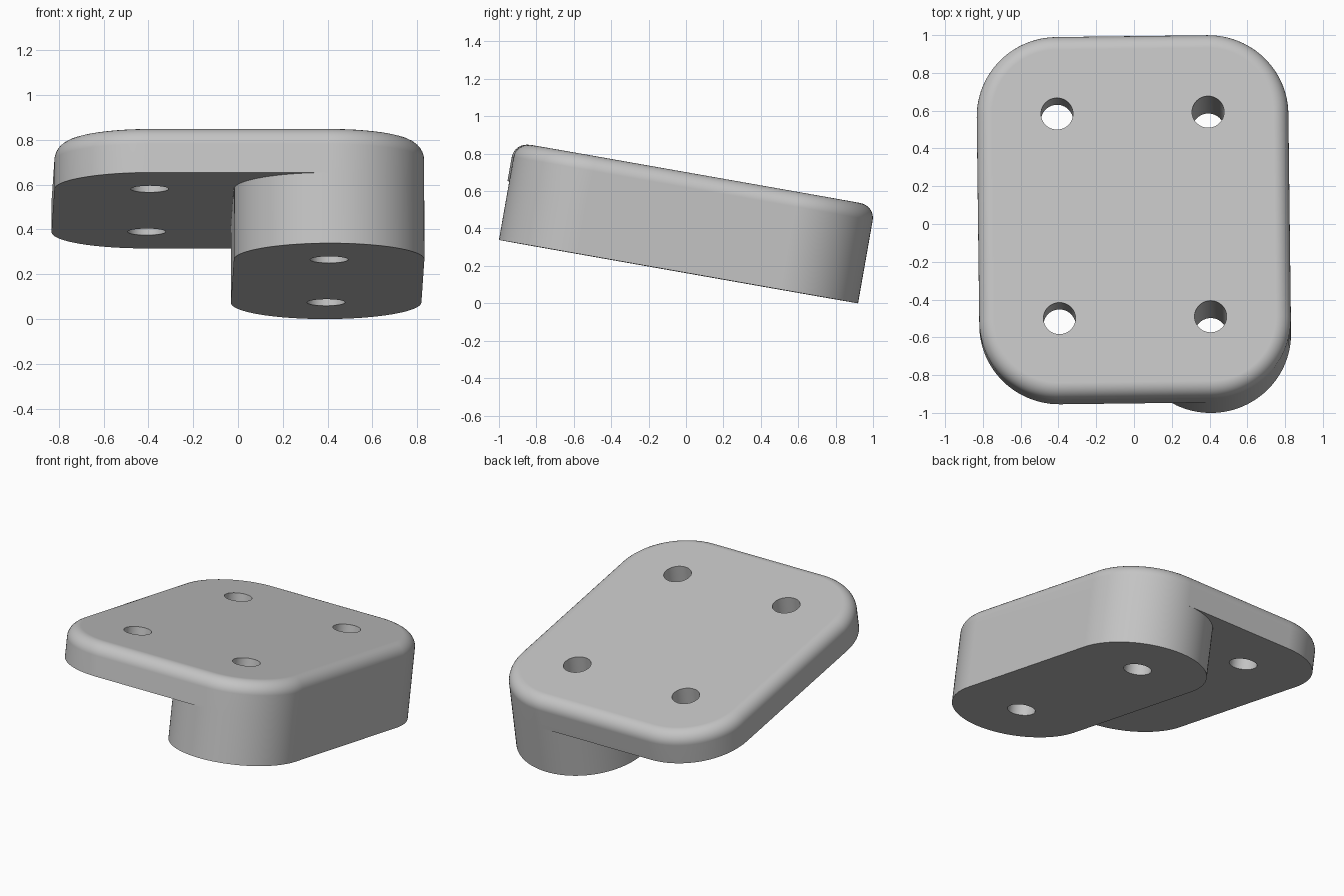
import bpy, bmesh, math
from mathutils import Matrix

cube = bpy.data.objects.get("Cube")
if cube:
    bpy.data.objects.remove(cube)

HX, HY = 0.4, 0.55            # hole centres, also the corner arc centres
R, FILLET, HOLE = 0.425, 0.08, 0.085
STEP_Z, TOP = 0.32, 0.53      # underside of the plate, top of the plate
SEG, ROUND = 24, 8

grey = bpy.data.materials.new("light grey")
grey.use_nodes = True
colour = (0.55, 0.55, 0.55, 1)
grey.diffuse_color = colour
grey.node_tree.nodes["Principled BSDF"].inputs["Base Color"].default_value = colour


def ring(bm, centres, radius, z):
    """Four quarter arcs, anticlockwise from the front."""
    verts = []
    for q, (cx, cy) in enumerate(centres):
        for i in range(SEG + 1):
            a = math.pi / 2 * (q - 1 + i / SEG)
            verts.append(bm.verts.new((cx + radius * math.cos(a),
                                       cy + radius * math.sin(a), z)))
    return verts


def bridge(bm, low, high):
    n = len(low)
    for i in range(n):
        j = (i + 1) % n
        bm.faces.new((low[i], low[j], high[j], high[i]))


front_l, back_l = (HX, -HY), (HX, HY)
back_r, front_r = (-HX, HY), (-HX, -HY)
plate = [front_l, back_l, back_r, front_r]
leg = [front_l, back_l, back_l, front_l]

bm = bmesh.new()
# Capsule-shaped leg under the left half
foot = ring(bm, leg, R, 0)
leg_top = ring(bm, leg, R, STEP_Z)
bm.faces.new(foot[::-1])
bridge(bm, foot, leg_top)
# Plate underside beside the leg, then the wall and rounded top rim
plate_low = ring(bm, plate, R, STEP_Z)
half = 2 * (SEG + 1)
bm.faces.new(plate_low[half:] + leg_top[half:][::-1])
previous = plate_low
for i in range(ROUND + 1):
    a = math.pi / 2 * i / ROUND
    rim = ring(bm, plate, R - FILLET * (1 - math.cos(a)),
               TOP - FILLET * (1 - math.sin(a)))
    bridge(bm, previous, rim)
    previous = rim
bm.faces.new(previous)
# Weld the leg to the plate and drop the hidden joint
bmesh.ops.remove_doubles(bm, verts=bm.verts, dist=1e-5)
bmesh.ops.recalc_face_normals(bm, faces=bm.faces)
mesh = bpy.data.meshes.new("stepped_plate")
bm.to_mesh(mesh)
bm.free()
mesh.materials.append(grey)
body = bpy.data.objects.new("stepped_plate", mesh)
bpy.context.collection.objects.link(body)

# Four through holes
bm = bmesh.new()
for x, y in plate:
    bmesh.ops.create_cone(bm, cap_ends=True, segments=48, radius1=HOLE,
                          radius2=HOLE, depth=2,
                          matrix=Matrix.Translation((x, y, 0)))
cut_mesh = bpy.data.meshes.new("hole_cutter")
bm.to_mesh(cut_mesh)
bm.free()
cut_mesh.materials.append(grey)
cutter = bpy.data.objects.new("hole_cutter", cut_mesh)
bpy.context.collection.objects.link(cutter)
cutter.hide_render = True

holes = body.modifiers.new("holes", "BOOLEAN")
holes.operation = "DIFFERENCE"
holes.solver = "EXACT"
holes.object = cutter
bpy.ops.object.select_all(action="DESELECT")
body.select_set(True)
bpy.context.view_layer.objects.active = body
bpy.ops.object.modifier_apply(modifier="holes")
bpy.data.objects.remove(cutter)

# Smooth curves with crisp edges and flat faces
bpy.ops.object.shade_smooth_by_angle(angle=math.radians(35))
weighted = body.modifiers.new("flat_faces", "WEIGHTED_NORMAL")
weighted.keep_sharp = True

# Tilt, with the front raised and a slight turn
tilt = math.radians(10)
body.rotation_euler = (-tilt, 0, math.radians(0.7))
body.location = (0, -0.045, (HY + R) * math.sin(tilt))
